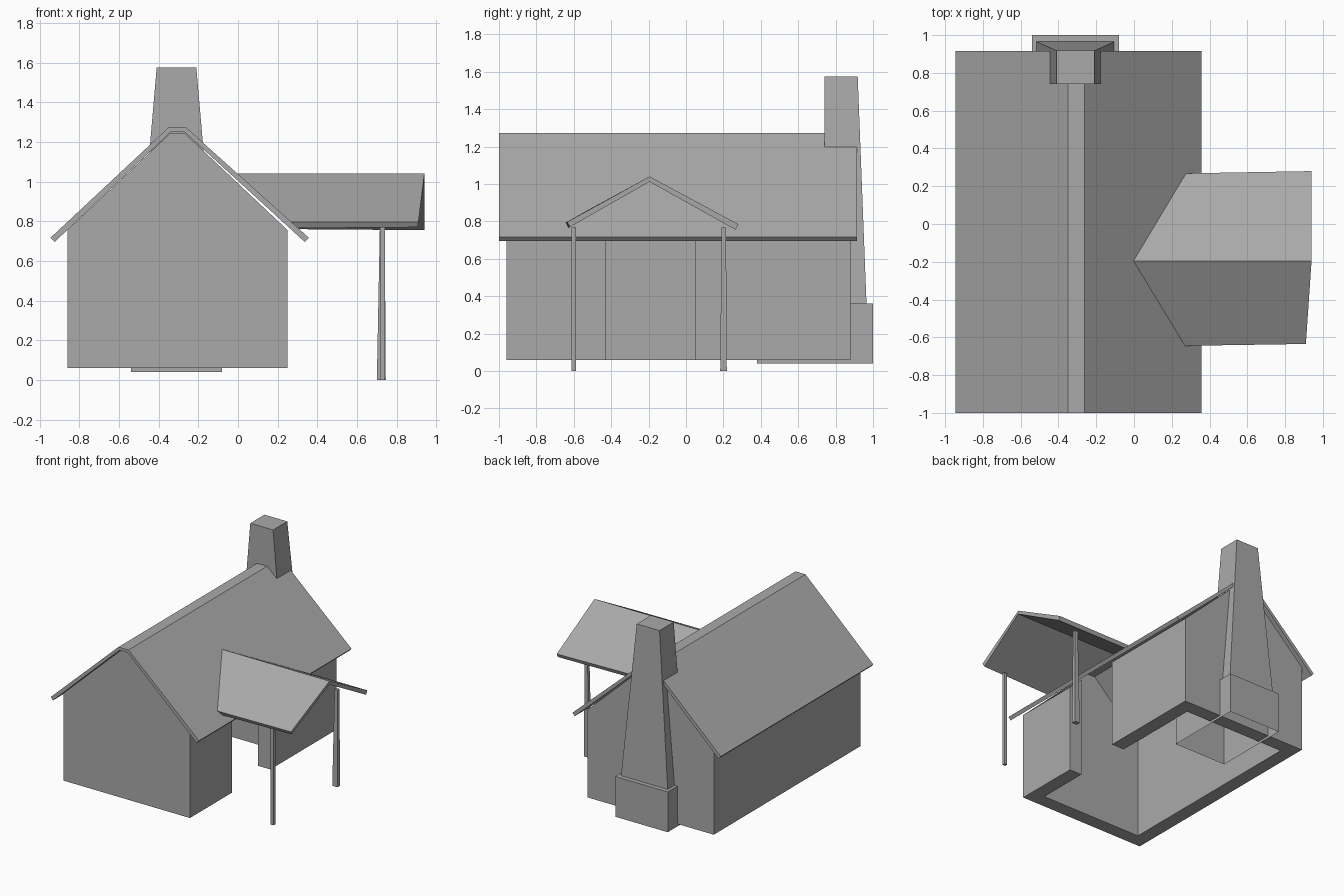
import bpy, bmesh

cube = bpy.data.objects.get("Cube")
if cube:
    bpy.data.objects.remove(cube, do_unlink=True)

# Single plain material
grey = bpy.data.materials.new("plain_grey")
grey.use_nodes = True
tone = (0.4, 0.4, 0.4, 1)
grey.diffuse_color = tone
next(n for n in grey.node_tree.nodes
     if n.type == 'BSDF_PRINCIPLED').inputs["Base Color"].default_value = tone


def loft(name, ring_a, ring_b, open_start=False):
    """Solid between two matching rings of points."""
    bm = bmesh.new()
    a = [bm.verts.new(p) for p in ring_a]
    b = [bm.verts.new(p) for p in ring_b]
    n = len(a)
    for i in range(n):
        j = (i + 1) % n
        bm.faces.new((a[i], a[j], b[j], b[i]))
    if not open_start:
        bm.faces.new(a[::-1])
    bm.faces.new(b)
    bmesh.ops.recalc_face_normals(bm, faces=bm.faces)
    mesh = bpy.data.meshes.new(name)
    bm.to_mesh(mesh)
    bm.free()
    mesh.materials.append(grey)
    obj = bpy.data.objects.new(name, mesh)
    bpy.context.collection.objects.link(obj)
    return obj


def rect(x0, x1, y0, y1, z):
    return [(x0, y0, z), (x1, y0, z), (x1, y1, z), (x0, y1, z)]


def box(name, x0, x1, y0, y1, z0, z1, **options):
    return loft(name, rect(x0, x1, y0, y1, z0), rect(x0, x1, y0, y1, z1), **options)


def extrude_y(name, profile, y0, y1):
    return loft(name, [(x, y0, z) for x, z in profile], [(x, y1, z) for x, z in profile])


def cut(target, cutter):
    cutter.hide_render = True
    mod = target.modifiers.new("cut", 'BOOLEAN')
    mod.operation = 'DIFFERENCE'
    mod.solver = 'EXACT'
    mod.object = cutter
    bpy.context.view_layer.objects.active = target
    bpy.ops.object.modifier_apply(modifier=mod.name)
    bpy.data.objects.remove(cutter, do_unlink=True)


# House walls: gabled block, hollowed out, with a doorway under the porch
walls = extrude_y("house_walls", [(-0.86, 0.06), (0.25, 0.06), (0.25, 0.755),
                                  (-0.27, 1.245), (-0.34, 1.245), (-0.86, 0.755)], -0.96, 0.88)
cut(walls, box("room_cutter", -0.75, 0.14, -0.85, 0.77, -0.1, 1.5))
cut(walls, box("door_cutter", 0.05, 0.4, -0.43, 0.05, -0.1, 1.1))

# Main roof: bent sheet with a flat ridge
extrude_y("main_roof", [(-0.945, 0.717), (-0.35, 1.273), (-0.262, 1.273), (0.357, 0.717),
                        (0.337, 0.695), (-0.27, 1.25), (-0.34, 1.25), (-0.925, 0.695)],
          -1.0, 0.915)

# Porch roof: folded sheet mitred into the main roof
inner = [(0.27, -0.645, 0.795), (-0.01, -0.195, 1.04), (0.27, 0.268, 0.79),
         (0.29, 0.258, 0.76), (0.02, -0.195, 1.012), (0.29, -0.63, 0.765)]
outer = [(0.91, -0.635, 0.797), (0.94, -0.195, 1.04), (0.94, 0.28, 0.785),
         (0.94, 0.265, 0.755), (0.94, -0.195, 1.012), (0.905, -0.62, 0.77)]
loft("porch_roof", inner, outer)

# Porch posts, the back one slightly flared at its foot
box("front_porch_post", 0.715, 0.74, -0.612, -0.588, 0, 0.768)
loft("back_porch_post", rect(0.7, 0.745, 0.183, 0.218, 0), rect(0.715, 0.74, 0.19, 0.214, 0.768))

# Fireplace base, open underneath, and the tapering chimney stack
box("fireplace_base", -0.54, -0.08, 0.38, 1.0, 0.04, 0.36, open_start=True)
loft("chimney_stack", rect(-0.515, -0.105, 0.74, 0.965, 0.36),
     rect(-0.41, -0.21, 0.74, 0.918, 1.575))

# Open shells need outward normals
base = bpy.data.objects["fireplace_base"].data
if base.polygons[-1].normal.z < 0:
    base.flip_normals()
